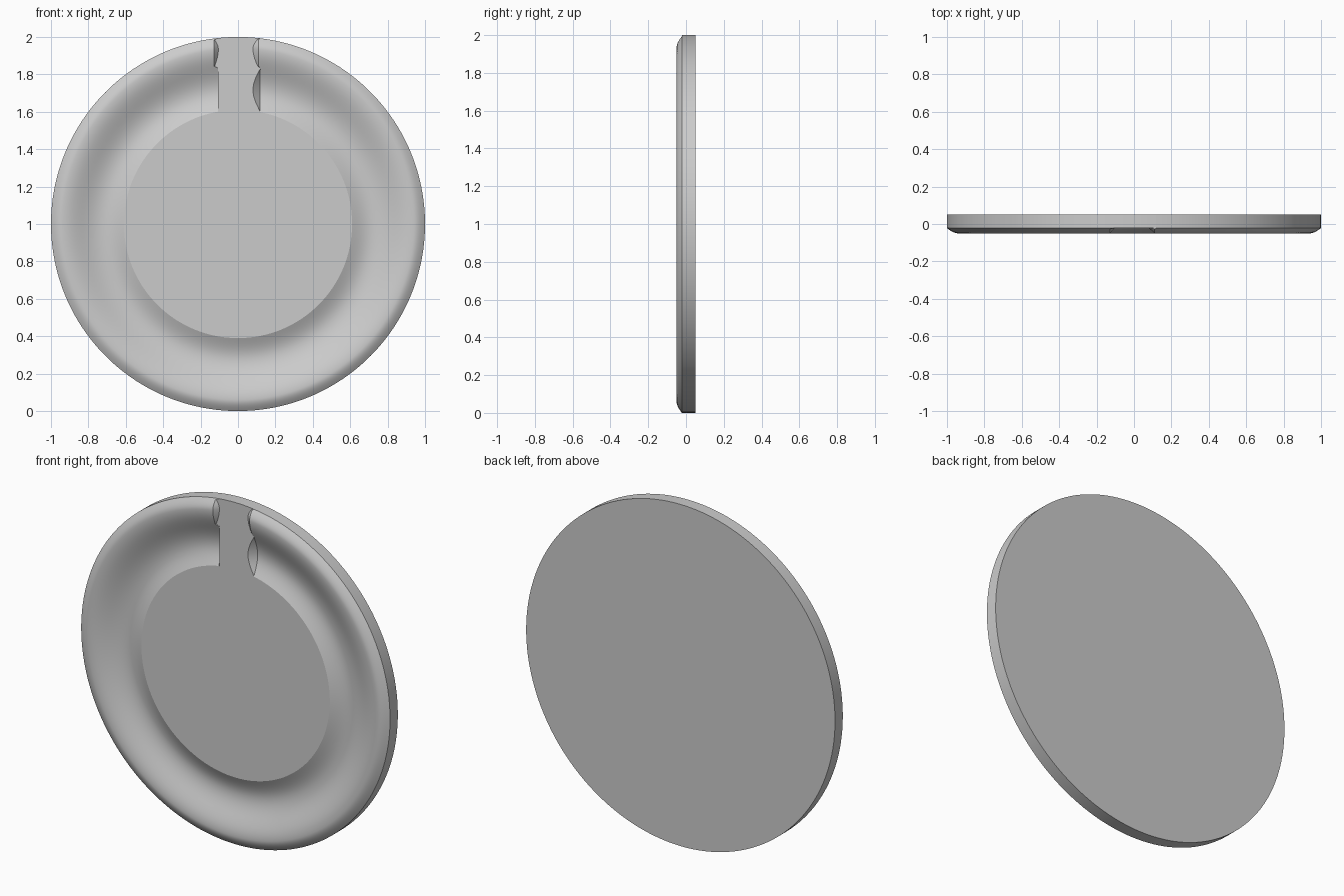
import bpy, bmesh
from math import sin, cos, asin, pi, sqrt, radians

if "Cube" in bpy.data.objects:
    bpy.data.objects.remove(bpy.data.objects["Cube"])

FLAT, BACK = -0.022, 0.05      # level of hub and slot, level of the back
CREST, DIP = 0.028, 0.035      # height of rim lobe, depth of groove
N, SLOT = 160, 6               # columns around the ring, strips across the slot


def height(r):
    """Rounded rim lobe outside, rounded groove inside."""
    if r > 0.94:
        return CREST * cos(pi / 2 * (r - 0.94) / 0.06)
    if r > 0.84:
        return CREST * cos(pi / 2 * (0.94 - r) / 0.10)
    if r > 0.72:
        return -DIP * cos(pi / 2 * (0.84 - r - 0.12) / 0.12)
    return -DIP * cos(pi / 2 * (0.72 - r) / 0.11)


def slot_edges(h):
    """x of (left foot, left top, right top, right foot) of the slot walls."""
    if h >= 0:
        t = h / CREST
        return -0.13 + 0.025 * t, -0.128, 0.11, 0.11 - 0.03 * t
    t = -h / DIP
    return -0.106, -0.107, 0.118, 0.12 - 0.04 * t


# radii of the rings, eight steps per quarter wave
stops = [0.61, 0.72, 0.84, 0.94, 1.0]
radii = [a + (b - a) * i / 8 for a, b in zip(stops, stops[1:]) for i in range(8)] + [1.0]

bm = bmesh.new()


def ring(r, h):
    lf, lt, rt, rf = slot_edges(h)
    a0, a1 = asin(rt / r), 2 * pi + asin(lt / r)
    verts = []
    for i in range(N + 1):
        a = a0 + (a1 - a0) * i / N
        verts.append(bm.verts.new((r * sin(a), FLAT - h, 1 + r * cos(a))))
    for i in range(SLOT + 1):
        x = lf + (rf - lf) * i / SLOT
        verts.append(bm.verts.new((x, FLAT, 1 + sqrt(r * r - x * x))))
    return verts


def bridge(a, b):
    for i in range(len(a)):
        j = (i + 1) % len(a)
        bm.faces.new((a[i], a[j], b[j], b[i]))


# front: hub disc, groove, rim lobe and slot
rings = [ring(r, height(r)) for r in radii]
bm.faces.new(rings[0])
for a, b in zip(rings, rings[1:]):
    bridge(a, b)

# side wall and flat back
back = [bm.verts.new((v.co.x, BACK, v.co.z)) for v in rings[-1]]
bridge(rings[-1], back)
bm.faces.new(back)

bmesh.ops.remove_doubles(bm, verts=bm.verts, dist=1e-5)
bmesh.ops.recalc_face_normals(bm, faces=bm.faces)
mesh = bpy.data.meshes.new("grooved_disc")
bm.to_mesh(mesh)
bm.free()
disc = bpy.data.objects.new("grooved_disc", mesh)
bpy.context.collection.objects.link(disc)
bpy.context.view_layer.objects.active = disc
disc.select_set(True)
bpy.ops.object.shade_smooth_by_angle(angle=radians(20))
